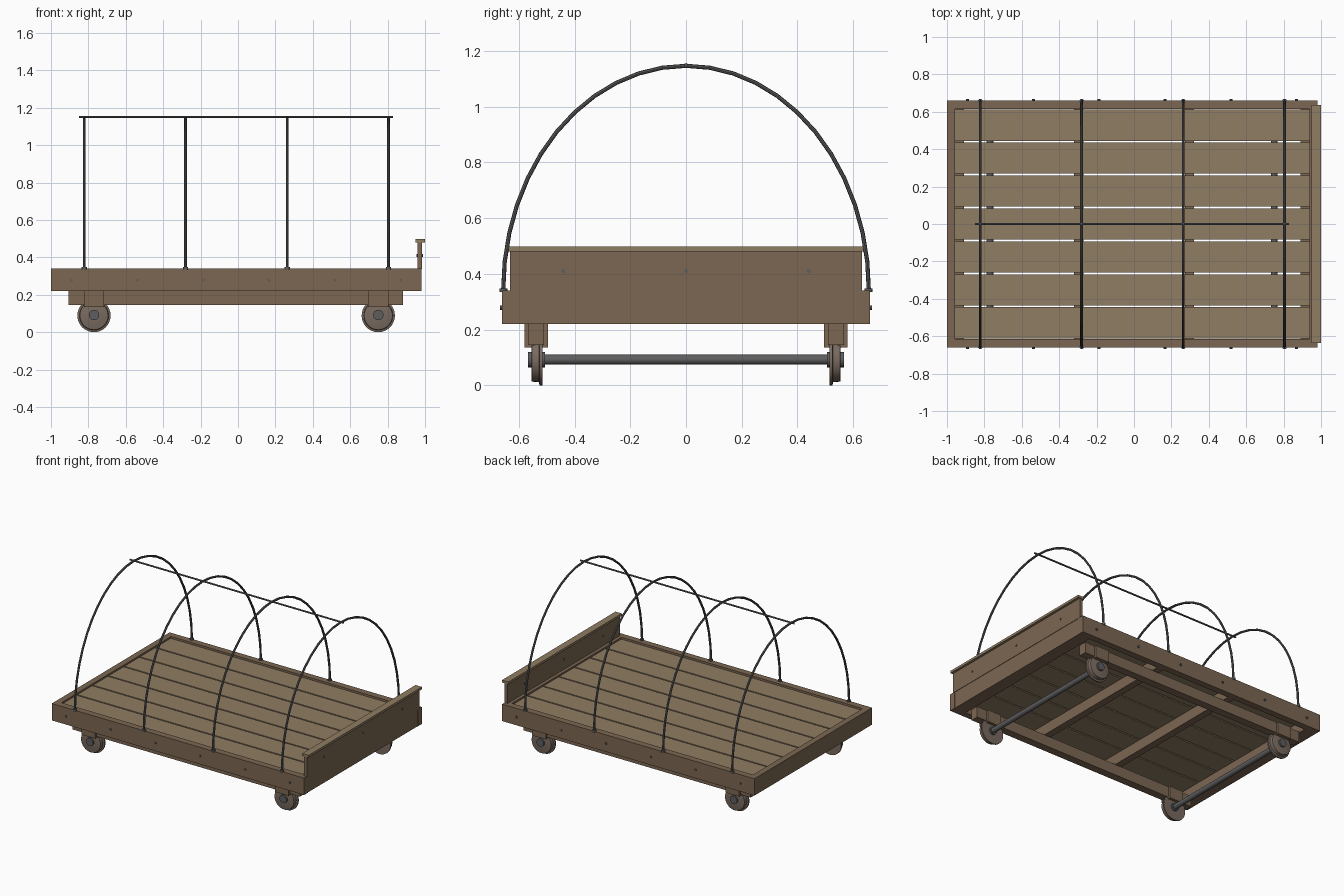
import bpy, bmesh, math
from mathutils import Vector, Matrix

if "Cube" in bpy.data.objects:
    bpy.data.objects.remove(bpy.data.objects["Cube"])


def material(name, rgb):
    m = bpy.data.materials.new(name)
    m.diffuse_color = (*rgb, 1)
    m.use_nodes = True
    m.node_tree.nodes["Principled BSDF"].inputs["Base Color"].default_value = m.diffuse_color
    return m


FRAME = material("frame_wood", (0.20, 0.135, 0.085))
DECK = material("deck_wood", (0.28, 0.205, 0.125))
METAL = material("dark_metal", (0.11, 0.11, 0.115))
WHEEL = material("wheel_metal", (0.19, 0.145, 0.115))


def finish(bm, name, mat, smooth=False):
    me = bpy.data.meshes.new(name)
    bmesh.ops.recalc_face_normals(bm, faces=bm.faces[:])
    bm.to_mesh(me)
    bm.free()
    me.materials.append(mat)
    ob = bpy.data.objects.new(name, me)
    bpy.context.collection.objects.link(ob)
    if smooth:
        bpy.ops.object.select_all(action='DESELECT')
        ob.select_set(True)
        bpy.context.view_layer.objects.active = ob
        bpy.ops.object.shade_smooth_by_angle(angle=math.radians(40))
    return ob


def box(name, x, y, z, mat):
    """Box from (min, max) ranges."""
    bm = bmesh.new()
    lo, hi = Vector((x[0], y[0], z[0])), Vector((x[1], y[1], z[1]))
    bmesh.ops.create_cube(bm, size=1, matrix=Matrix.Translation((lo + hi) / 2)
                          @ Matrix.Diagonal((*(hi - lo), 1)))
    return finish(bm, name, mat)


def rod(name, a, b, r, mat, sides=12):
    """Cylinder between two points."""
    a, b = Vector(a), Vector(b)
    bm = bmesh.new()
    rot = (b - a).to_track_quat('Z', 'Y').to_matrix().to_4x4()
    bmesh.ops.create_cone(bm, cap_ends=True, segments=sides, radius1=r, radius2=r,
                          depth=(b - a).length,
                          matrix=Matrix.Translation((a + b) / 2) @ rot)
    return finish(bm, name, mat, sides > 6)


def lathe_y(name, profile, x, z, side, mat, sides=32):
    """Revolve (radius, y) pairs about an axis parallel to y."""
    bm = bmesh.new()
    rings = []
    for r, y in profile:
        rings.append([bm.verts.new((x + r * math.cos(t), side * y, z + r * math.sin(t)))
                      for t in (2 * math.pi * i / sides for i in range(sides))])
    for p, q in zip(rings, rings[1:]):
        for i in range(sides):
            j = (i + 1) % sides
            bm.faces.new((p[i], p[j], q[j], q[i]))
    bm.faces.new(rings[0])
    bm.faces.new(rings[-1])
    return finish(bm, name, mat, True)


def hoop(name, x, ry, rz, z0, r, steps=24, sides=8):
    """Half-ellipse tube in the yz plane."""
    bm = bmesh.new()
    rings = []
    for i in range(steps + 1):
        t = math.pi * i / steps
        c = Vector((x, ry * math.cos(t), z0 + rz * math.sin(t)))
        n = Vector((0, math.cos(t) / ry, math.sin(t) / rz)).normalized()
        rings.append([bm.verts.new(c + r * (n * math.cos(a) + Vector((1, 0, 0)) * math.sin(a)))
                      for a in (2 * math.pi * k / sides for k in range(sides))])
    for p, q in zip(rings, rings[1:]):
        for k in range(sides):
            j = (k + 1) % sides
            bm.faces.new((p[k], p[j], q[j], q[k]))
    bm.faces.new(rings[0])
    bm.faces.new(rings[-1])
    return finish(bm, name, METAL, True)


def both(a, b, s):
    return tuple(sorted((a * s, b * s)))


# Deck planks with narrow gaps
pitch = 1.232 / 7
for i in range(7):
    c = (i - 3) * pitch
    box(f"deck_plank_{i}", (-0.957, 0.937), (c - pitch / 2 + 0.005, c + pitch / 2 - 0.005),
        (0.295, 0.328), DECK)

# End boards and cross members
box("rear_end_board", (-1.0, -0.957), (-0.615, 0.615), (0.22, 0.34), FRAME)
box("front_end_board", (0.937, 0.98), (-0.615, 0.615), (0.22, 0.34), FRAME)
for i, x in enumerate((-0.935, -0.295, 0.297, 0.915)):
    box(f"cross_member_{i}", (x - 0.025, x + 0.025), (-0.615, 0.615), (0.22, 0.295), FRAME)

# Headboard with cap and bolts
box("headboard", (0.96, 0.983), (-0.632, 0.632), (0.338, 0.48), FRAME)
box("headboard_cap", (0.95, 1.0), (-0.636, 0.636), (0.48, 0.497), DECK)
for i, y in enumerate((-0.44, 0, 0.44)):
    rod(f"headboard_bolt_{i}", (0.955, y, 0.41), (0.988, y, 0.41), 0.007, METAL, 8)

hoops = (-0.822, -0.28, 0.263, 0.805)
for s, tag in ((-1, "near"), (1, "far")):
    # Side boards and lower rails
    box(f"{tag}_side_board", (-1.0, 0.982), both(0.615, 0.661, s), (0.22, 0.34), FRAME)
    box(f"{tag}_rail", (-0.905, 0.882), both(0.51, 0.566, s), (0.145, 0.222), FRAME)
    # Side bolts
    for i in range(6):
        x = -0.89 + 0.352 * i
        rod(f"{tag}_side_bolt_{i}", (x, s * 0.65, 0.278), (x, s * 0.668, 0.278), 0.008, METAL, 8)
    # Hoop sockets
    for i, x in enumerate(hoops):
        rod(f"{tag}_socket_{i}", (x, s * 0.655, 0.335), (x, s * 0.655, 0.348), 0.014, METAL)
    # Axle blocks, flanged wheels, hubs
    for x in (-0.77, 0.75):
        end = "rear" if x < 0 else "front"
        box(f"{tag}_{end}_axle_block", (x - 0.054, x + 0.054), both(0.495, 0.58, s),
            (0.135, 0.22), FRAME)
        lathe_y(f"{tag}_{end}_wheel",
                [(0.089, 0.515), (0.089, 0.525), (0.078, 0.528), (0.076, 0.553), (0.07, 0.555)],
                x, 0.089, s, WHEEL)
        rod(f"{tag}_{end}_hub", (x, s * 0.505, 0.092), (x, s * 0.567, 0.092), 0.028, METAL, 16)

# Axles
for tag, x in (("rear", -0.77), ("front", 0.75)):
    rod(f"{tag}_axle", (x, -0.56, 0.092), (x, 0.56, 0.092), 0.018, METAL, 16)

# Cover hoops and ridge pole
for i, x in enumerate(hoops):
    hoop(f"cover_hoop_{i}", x, 0.656, 0.808, 0.338, 0.0075)
rod("ridge_pole", (-0.85, 0, 1.15), (0.83, 0, 1.15), 0.006, METAL, 8)
